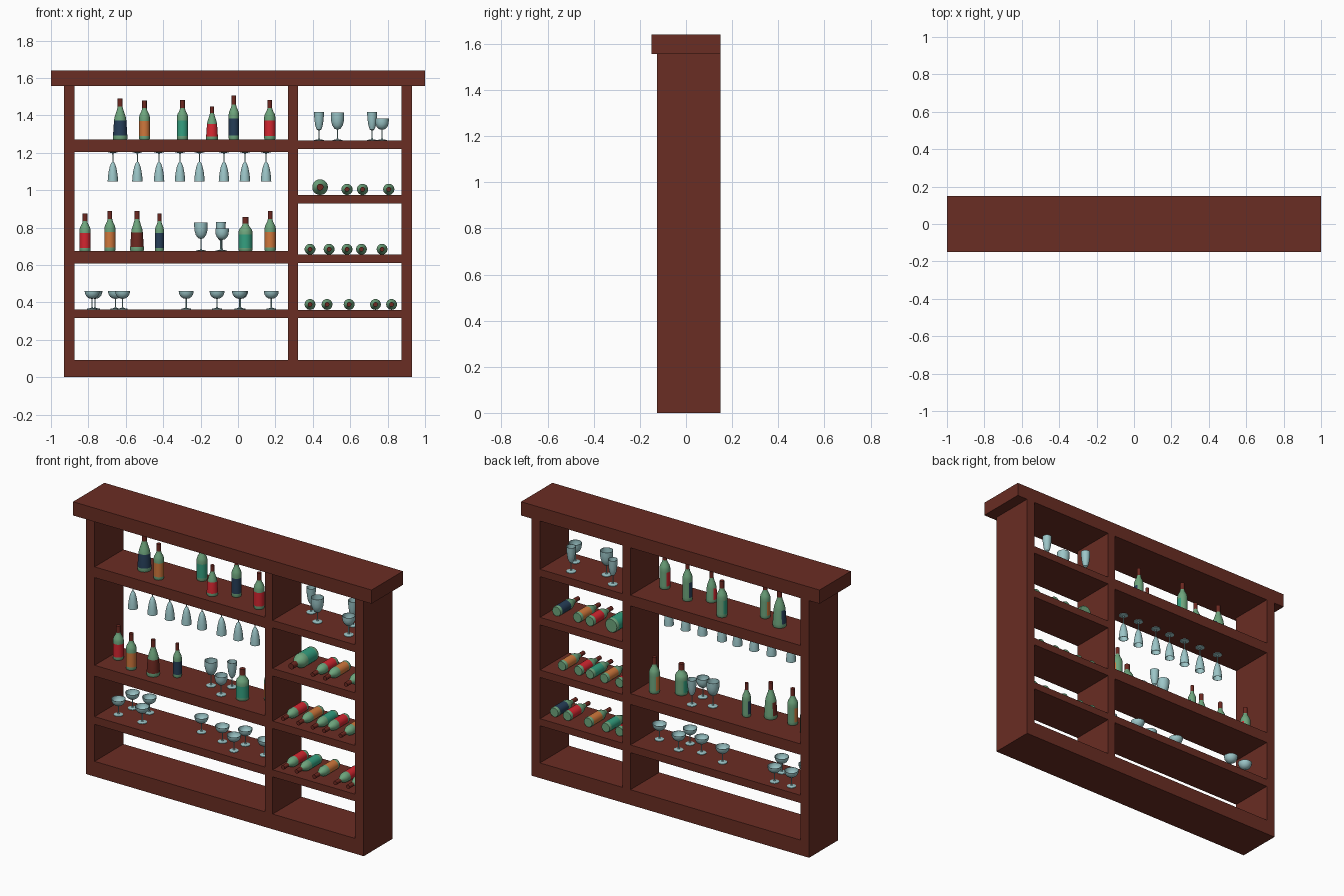
import bpy, bmesh, math
from mathutils import Matrix

if "Cube" in bpy.data.objects:
    bpy.data.objects.remove(bpy.data.objects["Cube"])

def lin(c):
    c /= 255
    return c / 12.92 if c <= 0.04045 else ((c + 0.055) / 1.055) ** 2.4

def mat(name, r, g, b):
    m = bpy.data.materials.new(name)
    m.diffuse_color = (lin(r), lin(g), lin(b), 1)
    m.use_nodes = True
    m.node_tree.nodes["Principled BSDF"].inputs["Base Color"].default_value = m.diffuse_color
    return m

WOOD = mat("mahogany wood", 106, 45, 35)
GLASS = mat("pale blue glass", 156, 198, 200)
GREEN = mat("green bottle glass", 110, 165, 125)
CAP = mat("dark red capsule", 108, 40, 32)
LABELS = {
    "red": mat("red label", 212, 38, 48),
    "orange": mat("orange label", 208, 120, 60),
    "navy": mat("navy label", 38, 62, 88),
    "teal": mat("teal label", 52, 160, 128),
    "maroon": CAP,
}

def finish(name, bm, mats, smooth=False):
    me = bpy.data.meshes.new(name)
    bmesh.ops.recalc_face_normals(bm, faces=bm.faces)
    bm.to_mesh(me)
    bm.free()
    for m in mats:
        me.materials.append(m)
    if smooth:
        me.shade_smooth()
        me.set_sharp_from_angle(angle=math.radians(35))
    ob = bpy.data.objects.new(name, me)
    bpy.context.collection.objects.link(ob)
    return ob

def box(name, x0, x1, y0, y1, z0, z1):
    bm = bmesh.new()
    bmesh.ops.create_cube(bm, size=1)
    for v in bm.verts:
        v.co = ((x0 + x1) / 2 + v.co.x * (x1 - x0),
                (y0 + y1) / 2 + v.co.y * (y1 - y0),
                (z0 + z1) / 2 + v.co.z * (z1 - z0))
    return finish(name, bm, [WOOD])

def lathe(name, prof, mats, rule, segs=20):
    """Revolve (radius, z) points; rule(row, front_cos) gives the material index."""
    bm = bmesh.new()
    rings = []
    for r, z in prof:
        if r < 1e-6:
            rings.append([bm.verts.new((0, 0, z))] * segs)
        else:
            rings.append([bm.verts.new((r * math.cos(2 * math.pi * i / segs),
                                        r * math.sin(2 * math.pi * i / segs), z))
                          for i in range(segs)])
    for k in range(len(rings) - 1):
        a, b = rings[k], rings[k + 1]
        for i in range(segs):
            j = (i + 1) % segs
            f = bm.faces.new(list(dict.fromkeys([a[i], a[j], b[j], b[i]])))
            f.material_index = rule(k, -math.sin(2 * math.pi * (i + 0.5) / segs))
    return finish(name, bm, mats, True)

STRAIGHT = [(0, 0), (.92, 0), (1, .03), (1, .09), (1, .48), (1, .57), (.88, .64),
            (.58, .72), (.45, .77), (.42, .80), (.42, 1), (0, 1)]
TAPERED = [(0, 0), (.94, 0), (1, .03), (.98, .10), (.84, .47), (.76, .55), (.60, .64),
           (.45, .72), (.37, .77), (.34, .80), (.34, 1), (0, 1)]

def bottle(name, x, y, z, r, h, label, tapered=False, lying=False):
    prof = [(a * r, b * h) for a, b in (TAPERED if tapered else STRAIGHT)]
    def rule(k, c):
        if k >= 9:
            return 1
        return 2 if k == 3 and c > -0.55 else 0
    ob = lathe(name, prof, [GREEN, CAP, LABELS[label]], rule)
    m = Matrix.Translation((x, y, z))
    if lying:   # neck towards the front, label up
        m = Matrix.Translation((x, y, z + r)) @ Matrix.Rotation(math.pi / 2, 4, 'X') @ Matrix.Rotation(math.pi, 4, 'Z')
    ob.matrix_world = m

# bowl outlines: (fraction of rim radius, fraction of bowl depth)
BOWLS = {
    "flute": [(.45, .06), (.72, .25), (.86, .5), (.95, .75), (1, 1)],
    "wine": [(.45, .06), (.78, .25), (.95, .5), (1, .75), (1, 1)],
    "coupe": [(.40, .06), (.70, .25), (.88, .5), (.97, .75), (1, 1)],
    "hanging": [(.35, .08), (.60, .25), (.80, .5), (.93, .75), (1, 1)],
}

def goblet(name, kind, x, y, z, r, h, depth, foot, flip=False):
    b0, wall = h - depth, .002
    prof = [(0, 0), (foot, 0), (foot, .003), (.006, .007), (.003, .014), (.003, b0)]
    outer = [(a * r, b0 + b * depth) for a, b in BOWLS[kind]]
    inner = [(a - wall, b + (wall if i < len(outer) - 1 else 0)) for i, (a, b) in enumerate(outer)]
    prof += outer + inner[::-1] + [(0, b0 + .004)]
    ob = lathe(name, prof, [GLASS], lambda k, c: 0)
    ob.matrix_world = Matrix.Translation((x, y, z)) @ Matrix.Rotation(math.pi if flip else 0, 4, 'X')

# cabinet frame
F, B = -.125, .15
box("top_slab", -1, 1, -.15, .15, 1.557, 1.64)
box("left_post", -.93, -.873, F, B, 0, 1.557)
box("right_post", .873, .93, F, B, 0, 1.557)
box("base_beam", -.873, .873, F, B, 0, .092)
box("divider", .267, .32, F, B, .092, 1.557)
for z0, z1 in [(1.205, 1.27), (.608, .674), (.316, .363)]:
    box("left_shelf", -.873, .267, F, B, z0, z1)
for z0, z1 in [(1.22, 1.265), (.928, .974), (.61, .655), (.317, .36)]:
    box("right_shelf", .32, .873, F, B, z0, z1)

# standing bottles: x, y, radius, height, label, tapered
for x, y, r, h, lab, t in [(-.63, .004, .039, .22, "navy", True), (-.50, -.044, .029, .21, "orange", False),
                           (-.297, .08, .03, .213, "teal", False), (-.139, -.047, .032, .178, "red", True),
                           (-.022, .017, .028, .236, "navy", False), (.17, -.04, .03, .213, "red", False)]:
    bottle("top_shelf_bottle", x, y, 1.27, r, h, lab, t)
for x, y, r, h, lab, t in [(-.818, .023, .03, .2, "red", False), (-.685, -.043, .03, .214, "orange", False),
                           (-.54, -.04, .037, .214, "maroon", True), (-.42, .02, .024, .2, "navy", False),
                           (.04, -.014, .037, .183, "teal", False), (.172, .057, .03, .214, "orange", False)]:
    bottle("middle_shelf_bottle", x, y, .674, r, h, lab, t)

# lying bottles
for x, r, lab in [(.439, .042, "teal"), (.583, .03, "red"), (.666, .03, "orange"), (.806, .03, "navy")]:
    bottle("lying_bottle", x, .09, .974, r, .21, lab, lying=True)
for z, xs, labs in [(.655, (.385, .487, .583, .66, .77), ("red", "orange", "teal", "red", "orange")),
                    (.36, (.385, .476, .594, .735, .821), ("red", "teal", "orange", "red", "navy"))]:
    for x, lab in zip(xs, labs):
        bottle("lying_bottle", x, .09, z, .029, .21, lab, lying=True)

# standing glasses
for kind, x, y, z, r, h, d in [("flute", .433, .082, 1.265, .027, .153, .10), ("wine", .532, 0, 1.265, .036, .15, .092),
                               ("flute", .717, .075, 1.265, .027, .153, .10), ("wine", .77, -.04, 1.265, .036, .118, .06),
                               ("wine", -.198, .025, .674, .036, .153, .088), ("flute", -.092, .075, .674, .027, .156, .10),
                               ("wine", -.085, -.04, .674, .036, .12, .06)]:
    goblet("standing_glass", kind, x, y, z, r, h, d, .027)

# coupes on the low shelf
for x, y in [(-.78, -.03), (-.765, .083), (-.617, -.035), (-.655, .088), (-.277, .046),
             (-.112, .01), (.008, -.05), (.014, .05), (.178, 0)]:
    goblet("coupe_glass", "coupe", x, y, .363, .04, .098, .042, .026)

# flutes hanging under the top shelf
for x in (-.669, -.538, -.422, -.31, -.206, -.075, .037, .15):
    goblet("hanging_glass", "hanging", x, -.05, 1.205, .028, .158, .105, .026, flip=True)
